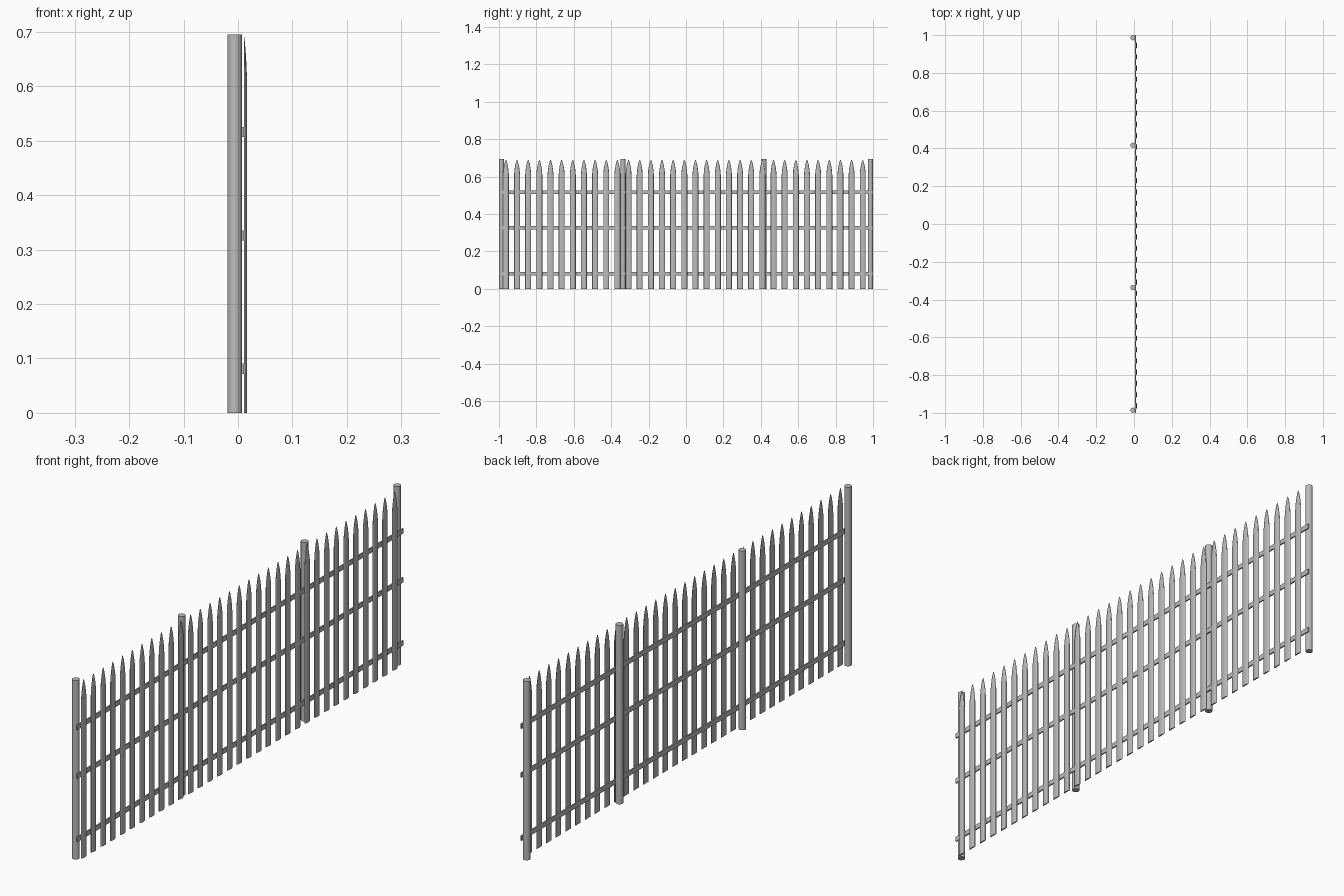
import bpy, bmesh
from math import pi, sin, cos

cube = bpy.data.objects.get("Cube")
if cube:
    bpy.data.objects.remove(cube, do_unlink=True)

grey = bpy.data.materials.new("weathered_grey")
grey.use_nodes = True
colour = (0.5, 0.5, 0.5, 1)
grey.diffuse_color = colour
grey.node_tree.nodes["Principled BSDF"].inputs["Base Color"].default_value = colour

HEIGHT = 0.695


def add_object(name, bm, smooth=True):
    bmesh.ops.recalc_face_normals(bm, faces=bm.faces)
    mesh = bpy.data.meshes.new(name)
    bm.to_mesh(mesh)
    bm.free()
    mesh.materials.append(grey)
    obj = bpy.data.objects.new(name, mesh)
    bpy.context.collection.objects.link(obj)
    if smooth:
        bpy.ops.object.select_all(action="DESELECT")
        obj.select_set(True)
        bpy.context.view_layer.objects.active = obj
        bpy.ops.object.shade_smooth_by_angle(angle=pi / 6)
    return obj


def loft(bm, rings):
    """Skin a stack of equal closed rings and cap both ends."""
    loops = [[bm.verts.new(p) for p in ring] for ring in rings]
    for low, high in zip(loops, loops[1:]):
        for i in range(len(low)):
            j = (i + 1) % len(low)
            bm.faces.new((low[i], low[j], high[j], high[i]))
    bm.faces.new(loops[0][::-1])
    bm.faces.new(loops[-1])


# Round posts
for i, y in enumerate((-0.986, -0.337, 0.417, 0.986)):
    bm = bmesh.new()
    loft(bm, [[(-0.006 + 0.0135 * cos(a * pi / 12), y + 0.0135 * sin(a * pi / 12), z)
               for a in range(24)] for z in (0, HEIGHT)])
    add_object(f"post_{i + 1}", bm)

# Long horizontal rails
for name, z in (("lower_rail", 0.081), ("middle_rail", 0.326), ("upper_rail", 0.516)):
    bm = bmesh.new()
    bmesh.ops.create_cube(bm, size=1)
    for v in bm.verts:
        v.co = (0.0085 + v.co.x * 0.005, v.co.y * 2, z + v.co.z * 0.019)
    add_object(name, bm, smooth=False)

# Half-round pickets with a rounded, tapering point
COUNT = 33
TAPER = ((0, 1), (0.61, 1), (0.635, 0.87), (0.66, 0.62), (0.68, 0.32), (0.69, 0.08))
for k in range(COUNT):
    y = -0.963 + k * (0.945 + 0.963) / (COUNT - 1)
    bm = bmesh.new()
    loft(bm, [[(0.011 + 0.0055 * s * sin(a * pi / 8), y + 0.016 * s * cos(a * pi / 8), z)
               for a in range(9)] for z, s in TAPER])
    add_object(f"picket_{k + 1}", bm)
